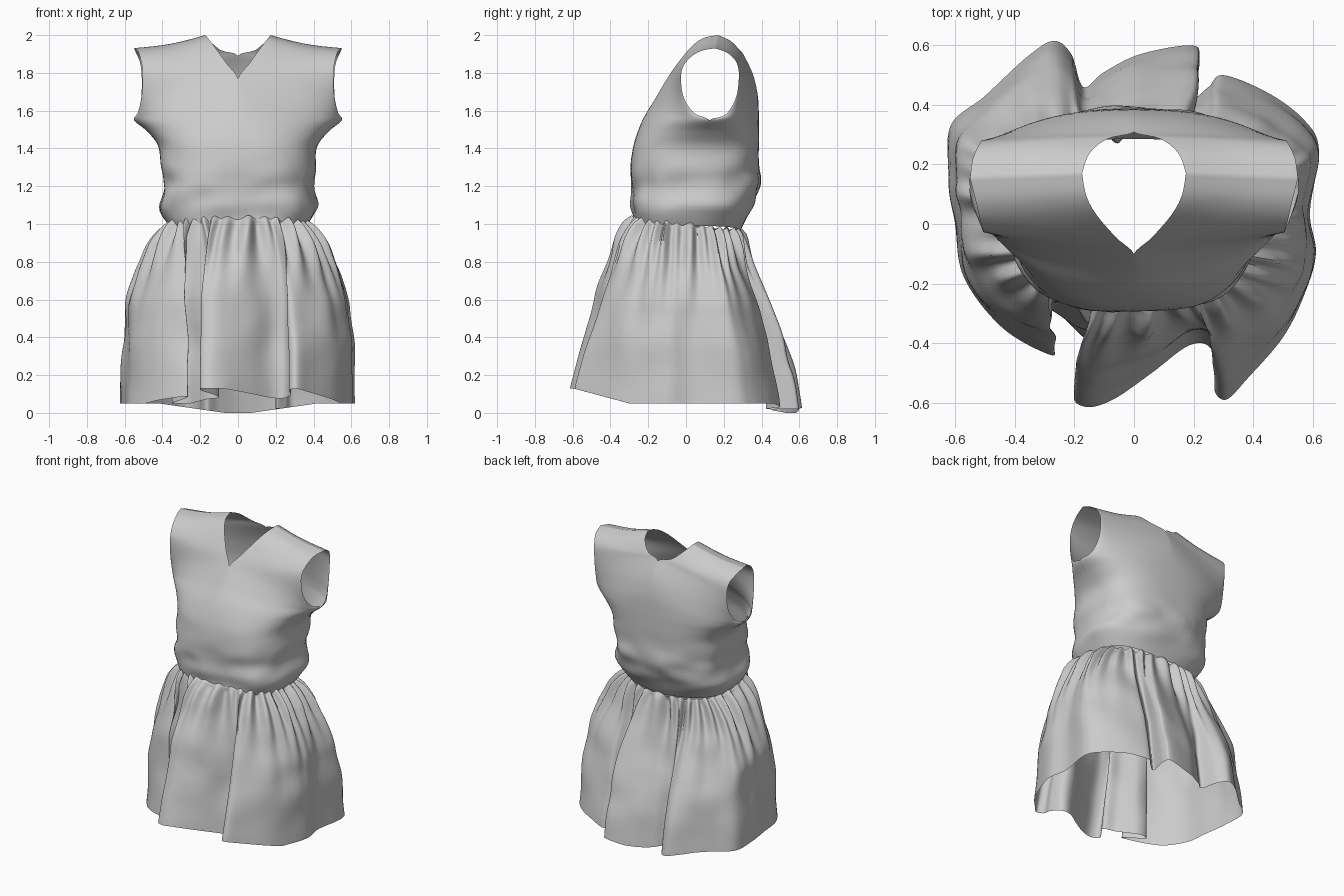
import bpy, bmesh, math
from mathutils import Vector, noise

if "Cube" in bpy.data.objects:
    bpy.data.objects.remove(bpy.data.objects["Cube"])


def catmull(pts, t, closed=False):
    """Smooth curve through equally spaced points (any dimension)."""
    n = len(pts)
    i = int(math.floor(t)) if closed else min(int(t), n - 2)
    f = t - i
    pick = (lambda k: pts[k % n]) if closed else (lambda k: pts[max(0, min(n - 1, k))])
    a, b, c, d = (pick(i + k) for k in (-1, 0, 1, 2))
    return [0.5 * (2 * q + (r - p) * f + (2 * p - 5 * q + 4 * r - s) * f * f
                   + (3 * q - p - 3 * r + s) * f ** 3) for p, q, r, s in zip(a, b, c, d)]


def table(keys, x):
    for (x0, y0), (x1, y1) in zip(keys, keys[1:]):
        if x <= x1:
            return y0 + (y1 - y0) * (x - x0) / (x1 - x0)
    return keys[-1][1]


def clamp(x):
    return max(0.0, min(1.0, x))


def finish(name, bm, angle):
    bmesh.ops.remove_doubles(bm, verts=bm.verts, dist=0.0005)
    bmesh.ops.recalc_face_normals(bm, faces=bm.faces)
    me = bpy.data.meshes.new(name)
    bm.to_mesh(me)
    bm.free()
    ob = bpy.data.objects.new(name, me)
    bpy.context.collection.objects.link(ob)
    bpy.ops.object.select_all(action='DESELECT')
    ob.select_set(True)
    bpy.context.view_layer.objects.active = ob
    bpy.ops.object.shade_smooth_by_angle(angle=math.radians(angle))
    return ob


def add_grid(bm, rows, wrap=False):
    vs = [[bm.verts.new(p) for p in r] for r in rows]
    m = len(vs[0])
    for a, b in zip(vs, vs[1:]):
        for j in range(m if wrap else m - 1):
            k = (j + 1) % m
            bm.faces.new((a[j], a[k], b[k], b[j]))


# Bodice panels: each row is centre/neck edge (x, y, z), then curve squareness
front = [(0, -.275, 1.02, 2.8), (0, -.282, 1.10, 2.8), (0, -.29, 1.2, 2.8),
         (0, -.29, 1.3, 2.8), (0, -.282, 1.4, 2.6), (0, -.255, 1.49, 2.2),
         (0, -.22, 1.57, 1.85), (0, -.165, 1.66, 1.7), (0, -.1, 1.77, 1.5),
         (.06, -.045, 1.85, 1.35), (.125, .03, 1.94, 1.2), (.16, .095, 1.985, 1.1),
         (.174, .17, 2.0, 1.0)]
back = [(0, .285, .96, 2.8), (0, .345, 1.08, 2.8), (0, .385, 1.19, 2.8),
        (0, .385, 1.3, 2.8), (0, .387, 1.4, 2.6), (0, .387, 1.49, 2.4),
        (0, .386, 1.57, 2.2), (0, .38, 1.68, 1.9), (0, .355, 1.79, 1.6),
        (0, .308, 1.89, 1.4), (.09, .285, 1.92, 1.25), (.15, .235, 1.97, 1.1),
        (.174, .17, 2.0, 1.0)]
# Side seam, then front and back halves of the armhole
seam = [(.365, .02, .99), (.42, .05, 1.09), (.39, .06, 1.2), (.41, .07, 1.3),
        (.42, .1, 1.41), (.48, .12, 1.49), (.55, .125, 1.55)]
arm_front = seam + [(.53, .04, 1.59), (.51, -.015, 1.68), (.505, -.025, 1.8),
                    (.515, .01, 1.87), (.53, .075, 1.915), (.55, .155, 1.93)]
arm_back = seam + [(.53, .21, 1.58), (.512, .265, 1.67), (.51, .28, 1.79),
                   (.52, .265, 1.86), (.54, .22, 1.905), (.55, .155, 1.93)]


def wrinkled(p):
    w = math.exp(-((p.z - 1.15) / .17) ** 2) * clamp((p.z - 1.0) / .06)
    d = noise.noise(Vector((p.x * 6, p.y * 6, p.z * 9))) * .025 * w
    out = Vector((p.x, p.y - .05, 0)).normalized()
    p = p + out * d
    # shoulders dip slightly between neck and armhole
    p.z -= .012 * clamp((p.z - 1.8) / .15) * math.sin(math.pi * clamp((abs(p.x) - .17) / .37))
    return p


def panel(bm, inner, outer, sx):
    rows, per, cols = [], 5, 20
    for r in range((len(inner) - 1) * per + 1):
        ix, iy, iz, n = catmull(inner, r / per)
        ox, oy, oz = catmull(outer, r / per)
        ix = max(0, ix)
        row = []
        for c in range(cols + 1):
            a = c / cols * math.pi / 2
            s = max(0, math.sin(a)) ** (2 / n)
            k = max(0, math.cos(a)) ** (2 / n) if c < cols else 0
            p = Vector((ix + (ox - ix) * s, oy + (iy - oy) * k, iz + (oz - iz) * s))
            p.x *= sx
            row.append(wrinkled(p))
        rows.append(row)
    add_grid(bm, rows)


bm = bmesh.new()
for sx in (1, -1):
    panel(bm, front, arm_front, sx)
    panel(bm, back, arm_back, sx)
finish("bodice", bm, 60)

# Skirt: folded hem outline seen from above, counter-clockwise from the right
hem = [(.59, .04), (.62, .25), (.57, .35), (.45, .44), (.3, .5), (.25, .46), (.2, .43),
       (.22, .56), (.19, .6), (.02, .57), (-.1, .51), (-.17, .46), (-.21, .57),
       (-.27, .615), (-.36, .56), (-.5, .43), (-.615, .33), (-.62, .16), (-.6, 0),
       (-.57, -.18), (-.44, -.35), (-.28, -.44), (-.28, -.4), (-.35, -.3), (-.27, -.29),
       (-.17, -.38), (-.1, -.43), (-.2, -.57), (-.16, -.615), (-.07, -.59), (.06, -.5),
       (.18, -.41), (.25, -.41), (.28, -.49), (.27, -.56), (.31, -.59), (.38, -.52),
       (.5, -.38), (.57, -.24), (.61, -.1)]
SUB = 10
N = len(hem) * SUB
edge = [catmull(hem, i / SUB, True) for i in range(N)]

# Waist angle for every hem sample: unwrapped hem angle, smoothed through the folds
ang, prev = [], math.atan2(edge[0][1], edge[0][0])
for x, y in edge:
    a = math.atan2(y, x)
    prev += (a - prev + math.pi) % (2 * math.pi) - math.pi
    ang.append(prev)
W = 27
theta = []
for i in range(N):
    theta.append(sum(ang[(i + d) % N] + 2 * math.pi * ((i + d) // N)
                     for d in range(-W, W + 1)) / (2 * W + 1))

# How fast the skirt spreads sideways, to the front and to the back
side_t = [(0, 0), (.05, .2), (.12, .4), (.25, .64), (.45, .88), (.67, .97), (1, 1)]
front_t = [(0, 0), (.05, .16), (.13, .3), (.42, .58), (.69, .77), (1, 1)]
back_t = [(0, 0), (.05, .06), (.2, .2), (.4, .46), (.62, .74), (.8, .89), (1, 1)]
rows = []
ROWS = 40
for r in range(ROWS + 1):
    v = (r / ROWS) ** 1.4
    kx, kf, kb = (sum(table(t, clamp(v + d)) for d in (-.02, 0, .02)) / 3
                  for t in (side_t, front_t, back_t)) if r else (0, 0, 0)
    amp = .018 * math.exp(-((v - .06) / .22) ** 2) * clamp(.25 + v * 25)
    amp2 = .01 * math.exp(-((v - .25) / .28) ** 2) * clamp(v * 8)
    row = []
    for (hx, hy), t in zip(edge, theta):
        c, s = math.cos(t), math.sin(t)
        # waist ring, small pleats and the longer folds they merge into
        wx = .365 * math.copysign(abs(c) ** .8, c)
        wy = .005 + .285 * math.copysign(abs(s) ** .8, s)
        g = math.sin(34 * t + 1.5 * math.sin(3 * t)) + .5 * math.sin(21 * t + 1)
        h = math.sin(15 * t + 1.2 * math.sin(2 * t + 1) + 1.5 * v)
        top = 1.0 - .035 * wy / .285 + .008 * g
        low = (.05 + .08 * clamp((-hy - .3) / .3)
               - .05 * clamp(1.2 - abs(hx) / .35) * clamp((hy - .2) / .25))
        push = amp * g + amp2 * h
        ky = kf + (kb - kf) * (.5 + .5 * s)
        x = wx + (hx - wx) * kx + c * push
        y = wy + (hy - wy) * ky + s * push
        z = top + (low - top) * v
        # soft creases in the middle of the skirt
        d = .025 * noise.noise(Vector((x * 5, y * 5, z * 4))) * math.sin(math.pi * v)
        row.append(Vector((x + c * d, y + s * d, z)))
    rows.append(row)
bm = bmesh.new()
add_grid(bm, rows, wrap=True)
finish("gathered_skirt", bm, 75)
